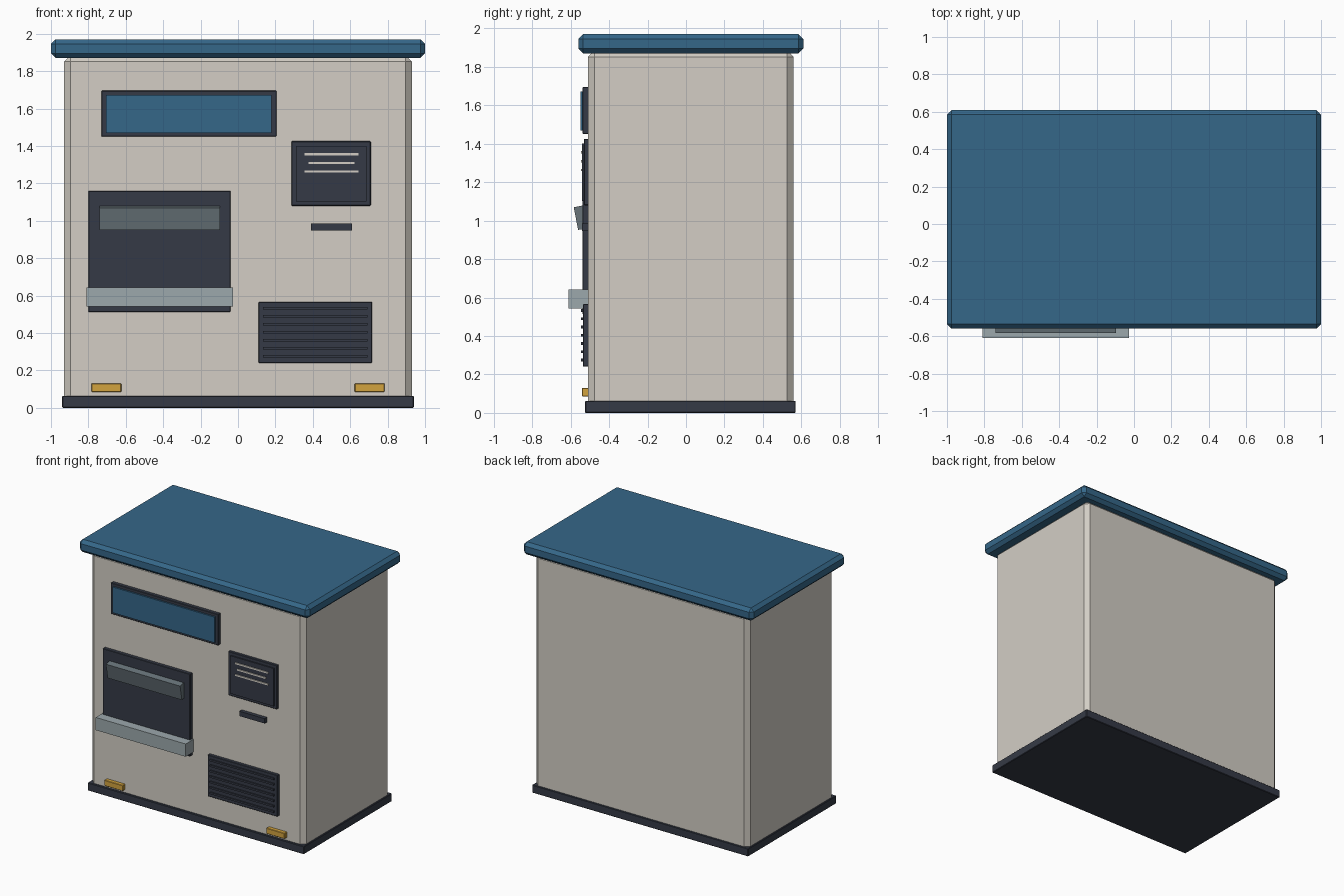
import bpy, math
from mathutils import Matrix

cube = bpy.data.objects.get("Cube")
if cube:
    bpy.data.objects.remove(cube, do_unlink=True)


def linear(c):
    c /= 255
    return c / 12.92 if c <= 0.04045 else ((c + 0.055) / 1.055) ** 2.4


def material(name, *rgb):
    col = [linear(c) for c in rgb] + [1]
    m = bpy.data.materials.new(name)
    m.use_nodes = True
    m.diffuse_color = col
    m.node_tree.nodes["Principled BSDF"].inputs["Base Color"].default_value = col
    return m


beige = material("warm beige", 211, 206, 197)
blue = material("steel blue", 53, 103, 137)
dark = material("dark slate", 53, 58, 70)
metal = material("pale metal", 156, 168, 172)
grey = material("flap grey", 104, 116, 122)
amber = material("amber", 210, 163, 62)


def box(name, mat, x, y, z, bevel=0.0, tilt=0.0):
    """Box from (min, max) ranges, optionally chamfered and tilted about x."""
    lo, hi = zip(x, y, z)
    size = [b - a for a, b in zip(lo, hi)]
    bpy.ops.mesh.primitive_cube_add(size=1)
    ob = bpy.context.object
    ob.name = ob.data.name = name
    ob.data.transform(Matrix.Diagonal((*size, 1)))
    ob.location = [(a + b) / 2 for a, b in zip(lo, hi)]
    ob.rotation_euler.x = tilt
    ob.data.materials.append(mat)
    if bevel:
        mod = ob.modifiers.new("chamfer", "BEVEL")
        mod.width = bevel
        mod.segments = 1
    return ob


FRONT = -0.50  # just inside the cabinet's front face

# Cabinet, plinth and roof
box("cabinet", beige, (-.93, .93), (-.51, .56), (.002, 1.885), .034)
box("plinth", dark, (-.94, .94), (-.525, .57), (0, .063), .004)
box("roof", blue, (-1, 1), (-.56, .61), (1.87, 1.97), .025)

# Display window
box("display_frame", dark, (-.73, .205), (-.538, FRONT), (1.45, 1.695), .003)
box("display_screen", blue, (-.705, .18), (-.55, -.53), (1.47, 1.672))

# Collection bay with tilted flap and tray
box("bay_panel", dark, (-.8, -.04), (-.538, FRONT), (.512, 1.16), .003)
box("bay_flap", grey, (-.74, -.095), (-.573, -.525), (.955, 1.075), tilt=math.radians(11))
box("bay_tray", metal, (-.81, -.028), (-.61, FRONT), (.542, .642))

# Control panel with label lines and slot
box("control_frame", dark, (.287, .71), (-.531, FRONT), (1.08, 1.425), .003)
box("control_face", dark, (.31, .688), (-.54, -.525), (1.103, 1.4))
for i, half in enumerate((.145, .124, .145)):
    z = 1.355 - i * .046
    box(f"label_line_{i + 1}", beige, (.5 - half, .5 + half), (-.547, -.535), (z - .006, z + .006))
box("card_slot", dark, (.39, .61), (-.54, FRONT), (.947, .985))

# Vent grille with slats
box("vent_plate", dark, (.11, .717), (-.535, FRONT), (.24, .566), .003)
for i in range(7):
    z = .275 + i * .043
    box(f"vent_slat_{i + 1}", dark, (.135, .692), (-.545, -.53), (z - .007, z + .007))

# Amber markers near the base
for side, name in ((-1, "right"), (1, "left")):
    x = side * .704
    box(f"{name}_marker", amber, (x - .08, x + .08), (-.541, FRONT), (.085, .13), .003)
